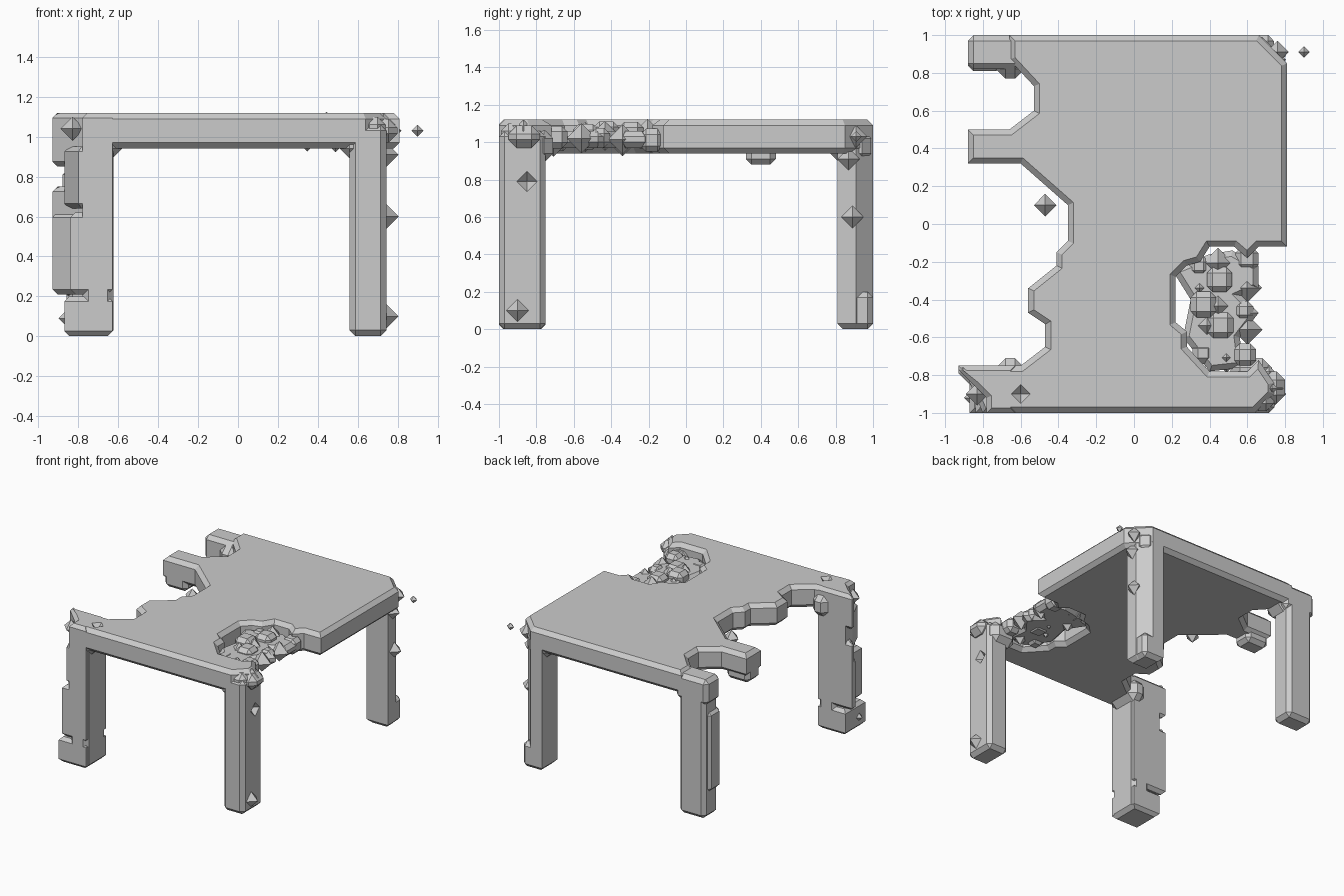
import bpy
import bmesh
import random
from mathutils import Vector

default_cube = bpy.data.objects.get("Cube")
if default_cube:
    bpy.data.objects.remove(default_cube, do_unlink=True)

stone = bpy.data.materials.new("stone grey")
stone.use_nodes = True
GREY = (0.6, 0.6, 0.6, 1)
stone.diffuse_color = GREY
stone.node_tree.nodes["Principled BSDF"].inputs["Base Color"].default_value = GREY


def finish(name, bm):
    bmesh.ops.recalc_face_normals(bm, faces=bm.faces)
    mesh = bpy.data.meshes.new(name)
    bm.to_mesh(mesh)
    bm.free()
    mesh.materials.append(stone)
    obj = bpy.data.objects.new(name, mesh)
    bpy.context.collection.objects.link(obj)
    return obj


def prism(name, outline, bottom, top, bevel=0.03, all_edges=False):
    """Extrude an outline upwards and chamfer its rims (or every edge)."""
    bm = bmesh.new()
    cap = bm.faces.new([bm.verts.new((x, y, bottom)) for x, y in outline])
    grown = bmesh.ops.extrude_face_region(bm, geom=[cap], use_keep_orig=True)
    raised = [g for g in grown["geom"] if isinstance(g, bmesh.types.BMVert)]
    bmesh.ops.translate(bm, verts=raised, vec=(0, 0, top - bottom))
    bmesh.ops.recalc_face_normals(bm, faces=bm.faces)
    edges = [e for e in bm.edges
             if all_edges or abs(e.verts[0].co.z - e.verts[1].co.z) < 0.001]
    if bevel:
        bmesh.ops.bevel(bm, geom=edges, offset=bevel, segments=1,
                        profile=0.5, affect='EDGES', clamp_overlap=False)
    return finish(name, bm)


def block(name, xs, ys, zs, bevel=0.03):
    (left, right), (front, back) = xs, ys
    corners = [(left, front), (right, front), (right, back), (left, back)]
    return prism(name, corners, zs[0], zs[1], bevel, all_edges=True)


def crystal(name, centre, radius=0.06):
    """Small eight-sided diamond."""
    bm = bmesh.new()
    axes = [Vector((1, 0, 0)), Vector((0, 1, 0)), Vector((0, 0, 1))]
    points = [bm.verts.new(Vector(centre) + axis * side * radius)
              for axis in axes for side in (-1, 1)]
    bmesh.ops.convex_hull(bm, input=points)
    return finish(name, bm)


def dent(target, centre, radius=0.06):
    cutter = crystal("dent_cutter", centre, radius)
    cutter.hide_render = True
    cutter.display_type = 'WIRE'
    cutter.hide_set(True)
    cut = target.modifiers.new("dent", 'BOOLEAN')
    cut.operation = 'DIFFERENCE'
    cut.solver = 'EXACT'
    cut.object = cutter


# Tabletop: eroded left edge, and a broken bite on the right
straight_edges = [(-.78, -1), (.64, -1), (.74, -.9), (.74, -.84)]
right_bite = [(.66, -.72), (.6, -.78), (.4, -.78), (.28, -.65), (.28, -.57),
              (.22, -.52), (.22, -.28), (.28, -.22), (.35, -.2), (.4, -.12),
              (.53, -.12), (.6, -.18), (.66, -.12), (.81, -.12)]
back_edge = [(.81, .85), (.66, 1), (-.66, 1), (-.66, .87)]
left_erosion = [(-.53, .73), (-.53, .6), (-.66, .5), (-.88, .5), (-.88, .32),
                (-.6, .32), (-.35, .1), (-.35, -.09), (-.41, -.15),
                (-.41, -.22), (-.56, -.34), (-.56, -.47), (-.47, -.53),
                (-.47, -.65), (-.6, -.75), (-.93, -.75), (-.78, -.91)]
tabletop = prism("tabletop", straight_edges + right_bite + back_edge
                 + left_erosion, .94, 1.12)
dent(tabletop, (-.6, -.9, 1.13))
block("side_tongue", (-.88, -.68), (.32, .48), (.88, 1.1))

# Front left-hand leg, worn in bands of different width
inner = [(-.63, -.75), (-.63, -1)]
narrow = [(-.78, -1), (-.78, -.92), (-.93, -.77), (-.93, -.75)]
wide = [(-.84, -1), (-.84, -.88), (-.93, -.79), (-.93, -.75)]
slim = [(-.8, -1), (-.87, -.84), (-.87, -.75)]
foot = [(-.87, -1), (-.87, -.75)]
bands = [("head", narrow, .85, 1.12), ("neck", slim, .64, .95),
         ("shin", wide, .21, .62), ("knee", narrow, .5, .75),
         ("foot", foot, 0, .2)]
for label, side, low, high in bands:
    prism("worn_leg_" + label, inner + side, low, high, .025)
block("worn_leg_core", (-.78, -.625), (-1, -.75), (0, 1.1))

# Remaining legs
front_leg = block("front_leg", (.56, .745), (-1, -.75), (0, 1.06))
dent(front_leg, (.75, -.85, .79))
back_corner = [(.56, .81), (.745, .81), (.745, .91), (.66, 1), (.56, 1)]
prism("back_leg", back_corner, 0, 1.06)
block("back_leg_foot", (.56, .74), (.86, 1), (0, .2))
block("chipped_leg", (-.86, -.63), (.82, 1), (0, 1.1))
block("chipped_leg_shin", (-.88, -.7), (.81, .97), (.2, .84))
block("chipped_leg_head", (-.88, -.6), (.82, 1), (.9, 1.1))

# Chamfered brackets where the legs meet the top
for side, reach in ((-1, .58), (1, .51)):
    for end, depth in ((-1, .71), (1, .77)):
        xs = sorted((side * reach, side * .73))
        ys = sorted((end * depth, end * .99))
        block("leg_bracket", xs, ys, (.89, 1.07), .05)

# Rubble inside the bite
rubble_bed = [(.2, -.24), (.4, -.16), (.52, -.14), (.66, -.22), (.66, -.34),
              (.57, -.38), (.66, -.47), (.56, -.6), (.58, -.76), (.4, -.78),
              (.26, -.6), (.3, -.4)]
prism("rubble_bed", rubble_bed, .97, 1.06)
random.seed(4)
for row in range(5):
    for column in range(3):
        x = .36 + column * .11 + random.uniform(-.03, .03)
        y = -.2 - row * .12 + random.uniform(-.03, .03)
        z = random.uniform(1.0, 1.05)
        if (row + column) % 2:
            crystal("rubble_shard", (x, y, z), .08)
        else:
            size = random.uniform(.05, .07)
            block("rubble_chunk", (x - size, x + size), (y - size, y + size),
                  (z - size, z + size), .03)

# Broken front corner
block("corner_chunk", (.66, .8), (-.95, -.78), (.97, 1.09), .045)
block("corner_chip", (.62, .74), (-.99, -.86), (.96, 1.1), .04)
crystal("corner_shard", (.73, -.87, 1.06))

# Loose crystals on the edges and legs
for spot in [(.745, -.9, .1), (.745, .89, .6), (.745, .87, .91),
             (.76, .91, 1.03), (-.47, .1, 1.0), (-.83, -.9, 1.04),
             (-.84, -.92, .09)]:
    crystal("edge_crystal", spot)
crystal("floating_crystal", (.9, .91, 1.03), .03)
